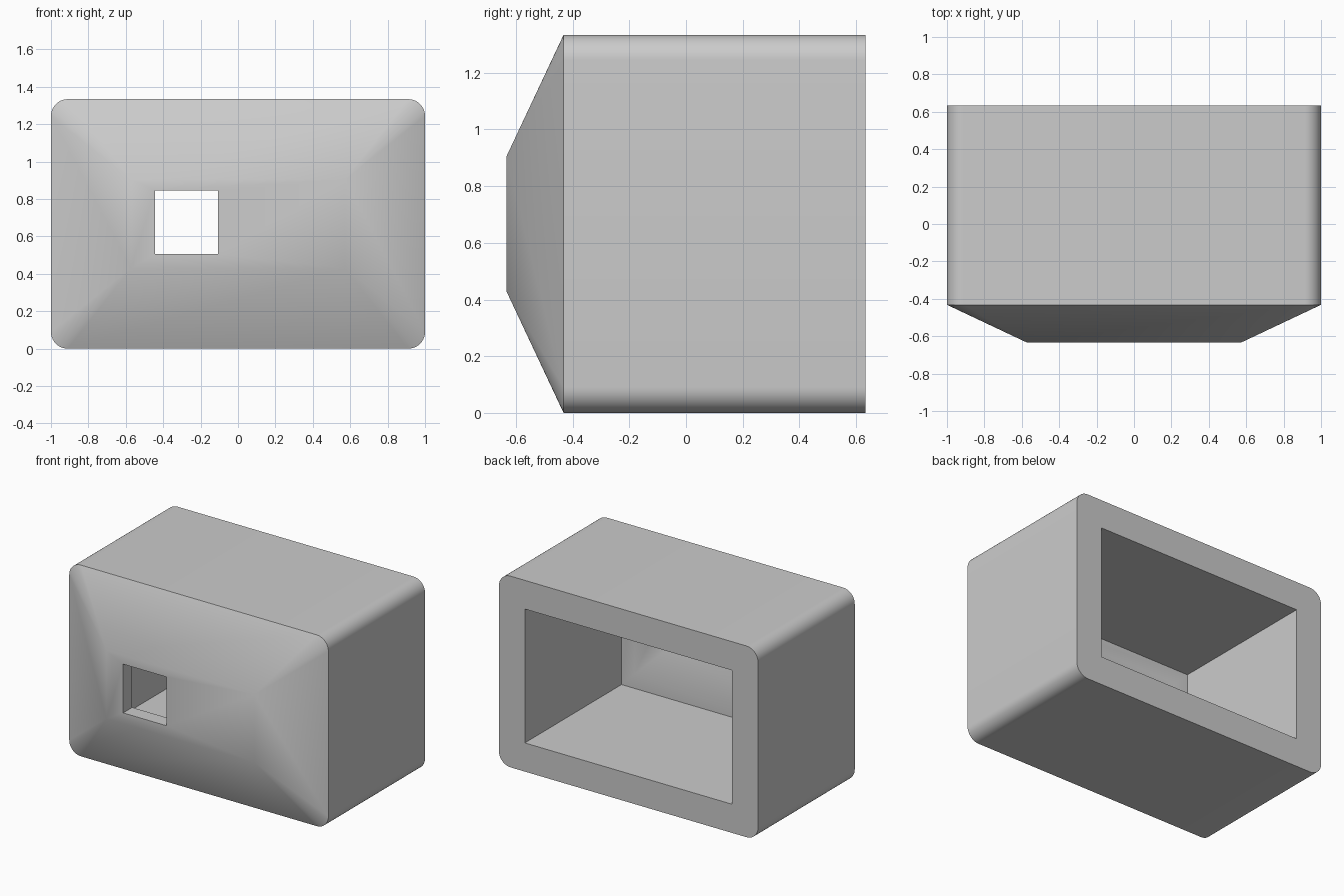
import bpy, bmesh, math

cube = bpy.data.objects.get("Cube")
if cube:
    bpy.data.objects.remove(cube, do_unlink=True)

grey = bpy.data.materials.new("light grey")
grey.use_nodes = True
colour = (0.6, 0.6, 0.6, 1)
grey.diffuse_color = colour
grey.node_tree.nodes["Principled BSDF"].inputs["Base Color"].default_value = colour

MID = 0.667  # height of the centre line


def ring(half_x, half_z, radius, y, steps):
    """Rounded rectangle across y; radius 0 collapses each corner to a point."""
    points = []
    for i, (sx, sz) in enumerate([(1, 1), (-1, 1), (-1, -1), (1, -1)]):
        for k in range(steps + 1):
            a = math.pi / 2 * (i + k / steps)
            points.append((sx * (half_x - radius) + radius * math.cos(a), y,
                           MID + sz * (half_z - radius) + radius * math.sin(a)))
    return points


def loft(name, sections, steps=1):
    """Closed solid through rings given as (half_x, half_z, radius, y)."""
    bm = bmesh.new()
    rings = [[bm.verts.new(p) for p in ring(*s, steps)] for s in sections]
    n = len(rings[0])
    for a, b in zip(rings, rings[1:]):
        for i in range(n):
            j = (i + 1) % n
            bm.faces.new((a[i], a[j], b[j], b[i]))
    bm.faces.new(rings[0])
    bm.faces.new(rings[-1])
    bmesh.ops.remove_doubles(bm, verts=bm.verts, dist=1e-5)
    bmesh.ops.recalc_face_normals(bm, faces=bm.faces)
    mesh = bpy.data.meshes.new(name)
    bm.to_mesh(mesh)
    bm.free()
    mesh.materials.append(grey)
    obj = bpy.data.objects.new(name, mesh)
    bpy.context.collection.objects.link(obj)
    return obj


# Rounded box with a tapered front
housing = loft("housing", [(1, MID, 0.09, 0.634), (1, MID, 0.09, -0.432),
                           (0.572, 0.237, 0, -0.634)], 10)

# Open-backed cavity, stepping in to a shallow tapered recess
cavity = loft("cavity_cutter", [(0.8, 0.467, 0, 0.8), (0.8, 0.467, 0, -0.432),
                                (0.7, 0.367, 0, -0.432), (0.5, 0.167, 0, -0.534)])

# Square window, off-centre in the front
window = loft("window_cutter", [(0.168, 0.17, 0, -0.3), (0.168, 0.17, 0, -0.8)])
window.location = (-0.275, 0, 0.008)

for cutter in (cavity, window):
    cut = housing.modifiers.new(cutter.name, "BOOLEAN")
    cut.operation = "DIFFERENCE"
    cut.solver = "EXACT"
    cut.object = cutter

# Bake the cuts, then drop the cutters
bpy.context.view_layer.objects.active = housing
housing.select_set(True)
for cut in list(housing.modifiers):
    bpy.ops.object.modifier_apply(modifier=cut.name)
for cutter in (cavity, window):
    bpy.data.objects.remove(cutter, do_unlink=True)
bpy.ops.object.shade_smooth_by_angle(angle=math.radians(30))
